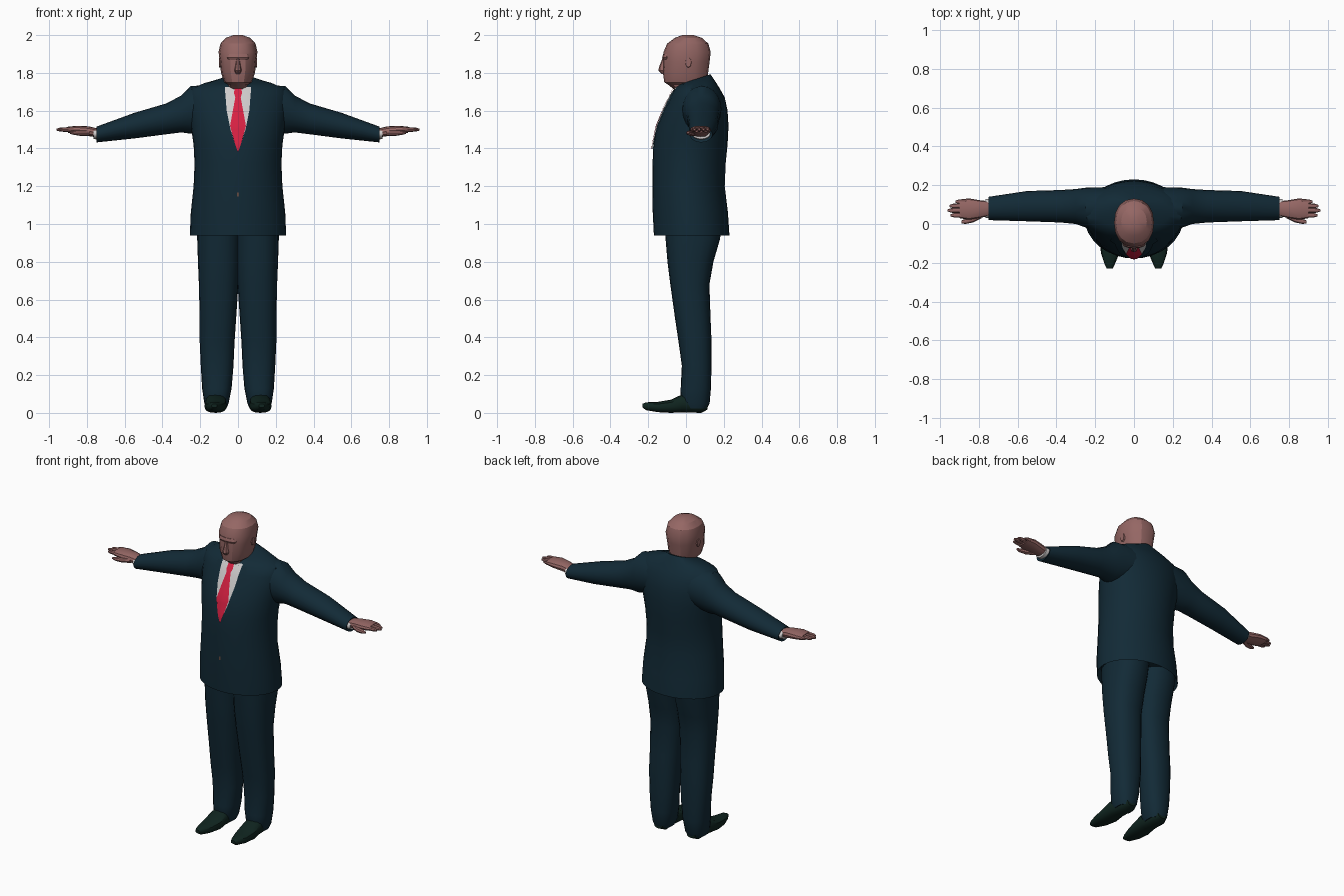
import bpy, bmesh, math
from mathutils import Vector
from mathutils.bvhtree import BVHTree

cube = bpy.data.objects.get("Cube")
if cube:
    bpy.data.objects.remove(cube, do_unlink=True)


def material(name, r, g, b):
    mat = bpy.data.materials.new(name)
    mat.use_nodes = True
    mat.diffuse_color = (r, g, b, 1)
    bsdf = mat.node_tree.nodes["Principled BSDF"]
    bsdf.inputs["Base Color"].default_value = (r, g, b, 1)
    bsdf.inputs["Roughness"].default_value = 0.9
    return mat


suit = material("navy suit", .006, .023, .037)
skin = material("skin", .3, .135, .128)
white = material("white shirt", .62, .6, .6)
red = material("red tie", .68, .015, .055)
black = material("dark shoe", .005, .018, .014)
brown = material("button brown", .13, .07, .05)


def finish(name, bm, mat, angle=40):
    mesh = bpy.data.meshes.new(name)
    bm.to_mesh(mesh)
    bm.free()
    obj = bpy.data.objects.new(name, mesh)
    bpy.context.collection.objects.link(obj)
    mesh.materials.append(mat)
    bpy.ops.object.select_all(action="DESELECT")
    obj.select_set(True)
    bpy.context.view_layer.objects.active = obj
    bpy.ops.object.shade_smooth_by_angle(angle=math.radians(angle))
    return obj


def loft(name, rings, axis, mat, side=1, n=16, power=1.0, edit=None, angle=40):
    """Skin over rounded sections: (position, a_min, a_max, b_min, b_max, tilt)."""
    bm = bmesh.new()
    loops = []
    for pos, a0, a1, b0, b1, *tilt in rings:
        loop = []
        for i in range(n):
            t = math.tau * i / n
            c, s = (math.copysign(abs(f) ** power, f) for f in (math.cos(t), math.sin(t)))
            a = (a0 + a1) / 2 + c * (a1 - a0) / 2
            b = (b0 + b1) / 2 + s * (b1 - b0) / 2
            p = pos + (tilt[0] * s if tilt else 0)
            x, y, z = {"X": (p, a, b), "Y": (a, p, b), "Z": (a, b, p)}[axis]
            loop.append(bm.verts.new((x * side, y, z)))
        loops.append(loop)
    for low, high in zip(loops, loops[1:]):
        for i in range(n):
            j = (i + 1) % n
            bm.faces.new((low[i], low[j], high[j], high[i]))
    bm.faces.new(loops[0])
    bm.faces.new(loops[-1])
    if edit:
        edit(bm)
    bmesh.ops.recalc_face_normals(bm, faces=bm.faces)
    return finish(name, bm, mat, angle)


def centred(rows):
    """Turn (z, half_width, back, front) rows into symmetric sections."""
    return [(z, -w, w, *rest) for z, w, *rest in rows]


# Jacket body, with a notch in the hem at the front
def cut_hem(bm):
    for v in bm.verts:
        if v.co.z < .945 and v.co.y < 0 and abs(v.co.x) < .02:
            v.co.z += .055


jacket = loft("jacket", centred([
    (.975, .235, -.14, .205), (.94, .255, -.17, .23), (1.06, .25, -.176, .222),
    (1.2, .235, -.178, .205), (1.32, .23, -.177, .21), (1.42, .235, -.173, .22),
    (1.52, .25, -.152, .225), (1.6, .262, -.12, .22), (1.67, .265, -.088, .205),
    (1.715, .25, -.062, .18), (1.745, .18, -.04, .155, .01),
    (1.765, .08, -.04, .13, .028)]), "Z", suit, n=32)

bm = bmesh.new()
bm.from_mesh(jacket.data)
surface = BVHTree.FromBMesh(bm)
bm.free()


# Thin cloth pieces that lie on the jacket front
def panel(name, rows, lift, mat, columns=8, steps=4):
    fine = []
    for p, q in zip(rows, rows[1:]):
        fine += [Vector(p).lerp(Vector(q), k / steps) for k in range(steps)]
    fine.append(Vector(rows[-1]))
    bm = bmesh.new()
    grid = []
    for z, left, right in fine:
        line = []
        for c in range(columns + 1):
            x = left + (right - left) * c / columns
            hit = surface.ray_cast(Vector((x, -1, z)), Vector((0, 1, 0)))[0]
            y = hit.y if hit else -.04
            line.append(bm.verts.new((x, y - lift, z)))
        grid.append(line)
    for top, low in zip(grid, grid[1:]):
        for c in range(columns):
            bm.faces.new((top[c], low[c], low[c + 1], top[c + 1]))
    return finish(name, bm, mat)


def symmetric(rows):
    return [(z, -w, w) for z, w in rows]


panel("shirt_front", symmetric([(1.725, .07), (1.6, .06), (1.5, .04), (1.4, .006)]),
      .004, white)
panel("tie", symmetric([(1.725, .018), (1.69, .021), (1.672, .014), (1.52, .042),
                        (1.45, .024), (1.385, .003)]), .008, red)
panel("button", symmetric([(1.168, .005), (1.145, .005)]), .005, brown, 2, 2)

# Shirt collar and neck
loft("shirt_collar", centred([(1.7, .074, -.06, .11, .02), (1.75, .069, -.052, .108, .022)]),
     "Z", white, n=24)

# Head, chin first, rising to the crown
loft("head", centred([
    (1.69, .06, -.035, .1), (1.738, .055, -.095, .1), (1.75, .072, -.115, .11),
    (1.8, .09, -.122, .117), (1.86, .096, -.12, .125), (1.91, .103, -.119, .131),
    (1.955, .093, -.1, .118), (1.985, .066, -.06, .085), (2.0, .024, -.02, .04)]),
    "Z", skin, n=16, power=.9, angle=25)

# Nose and brow
loft("nose", centred([(1.795, .012, -.13, -.1), (1.812, .02, -.146, -.1),
                      (1.83, .015, -.143, -.1), (1.885, .007, -.122, -.1)]),
     "Z", skin, n=8, angle=25)
loft("brow", centred([(1.868, .05, -.119, -.08), (1.882, .06, -.126, -.08),
                      (1.9, .055, -.121, -.08)]), "Z", skin, n=12, angle=25)

for label, side in (("left", 1), ("right", -1)):
    # Lapel
    lapel = [(1.715, .07, .1), (1.64, .064, .125), (1.62, .062, .1), (1.5, .043, .075),
             (1.39, .004, .02)]
    panel(label + "_lapel", [(z, *sorted((a * side, b * side))) for z, a, b in lapel],
          .004, suit)

    # Ear
    loft(label + "_ear", [(.085, -.005, .03, 1.825, 1.885), (.1, -.003, .028, 1.83, 1.882)],
         "X", skin, side, n=8, angle=25)

    # Sleeve and shirt cuff
    loft(label + "_sleeve", [
        (.14, -.03, .19, 1.5, 1.737), (.25, -.018, .187, 1.478, 1.73),
        (.3, 0, .18, 1.485, 1.68), (.38, .008, .175, 1.475, 1.638),
        (.55, .014, .17, 1.453, 1.588), (.75, .02, .14, 1.432, 1.515),
        (.745, .028, .132, 1.44, 1.507)], "X", suit, side, n=20)
    loft(label + "_cuff", [(.73, .032, .13, 1.445, 1.505), (.765, .032, .128, 1.45, 1.507)],
         "X", white, side)

    # Hand with thumb and four close fingers
    loft(label + "_palm", [
        (.73, .045, .115, 1.457, 1.502), (.79, .032, .122, 1.465, 1.517),
        (.85, .022, .132, 1.476, 1.52), (.9, .03, .126, 1.483, 1.515)],
        "X", skin, side, n=12, power=.8, angle=30)
    for finger, y, tip in (("index", .045, .945), ("middle", .07, .96),
                           ("ring", .093, .95), ("little", .115, .92)):
        loft(f"{label}_{finger}_finger", [
            (.86, y - .014, y + .014, 1.485, 1.514),
            (tip - .02, y - .012, y + .012, 1.489, 1.511),
            (tip, y - .006, y + .006, 1.494, 1.505)], "X", skin, side, n=8)
    loft(label + "_thumb", [(.785, .03, .07, 1.466, 1.5), (.83, .008, .045, 1.466, 1.496),
                            (.87, 0, .026, 1.472, 1.494), (.89, .004, .018, 1.478, 1.49)],
         "X", skin, side, n=8)

    # Trouser leg
    loft(label + "_trouser_leg", [
        (1.0, -.02, .215, -.115, .19), (.92, -.015, .216, -.108, .18),
        (.8, -.01, .212, -.098, .145), (.68, -.002, .207, -.083, .124),
        (.5, .01, .203, -.058, .13), (.38, .018, .203, -.04, .135),
        (.25, .024, .197, -.022, .135), (.13, .034, .19, -.028, .132),
        (.05, .05, .178, -.03, .125), (.022, .062, .168, -.01, .11)],
        "Z", suit, side, n=20, power=.85)

    # Shoe, heel to pointed toe
    loft(label + "_shoe", [
        (.115, .085, .145, .02, .07), (.08, .062, .166, .002, .1),
        (-.02, .062, .174, .005, .1), (-.08, .06, .178, .002, .072),
        (-.15, .075, .17, .006, .06), (-.21, .1, .15, .016, .058),
        (-.23, .11, .14, .03, .05)], "Y", black, side, n=12, power=.8)

# Settle the soles on the ground
for obj in bpy.context.collection.objects:
    if obj.name.endswith("_shoe"):
        lowest = min(v.co.z for v in obj.data.vertices)
        obj.location.z -= lowest
